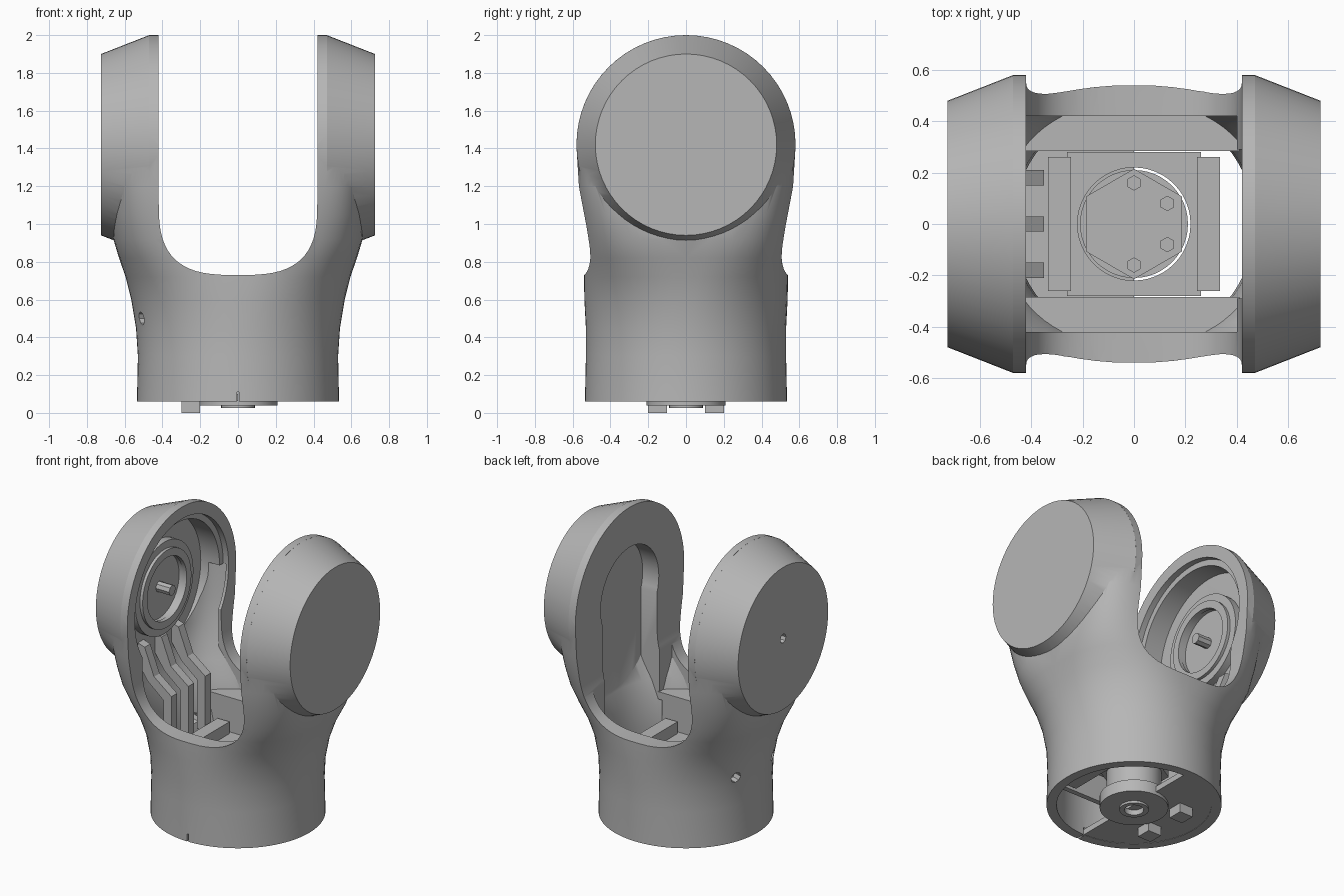
import bpy, bmesh, math
from mathutils import Matrix, Vector

if "Cube" in bpy.data.objects:
    bpy.data.objects.remove(bpy.data.objects["Cube"])

grey = bpy.data.materials.new("mid grey plastic")
grey.use_nodes = True
GREY = (0.47, 0.47, 0.47, 1)
grey.diffuse_color = GREY
grey.node_tree.nodes["Principled BSDF"].inputs["Base Color"].default_value = GREY

PIVOT = 1.42   # height of the joint axis
GAP = 0.42     # half the distance between the arms


def finish(name, bm):
    bmesh.ops.recalc_face_normals(bm, faces=bm.faces)
    mesh = bpy.data.meshes.new(name)
    bm.to_mesh(mesh)
    bm.free()
    mesh.materials.append(grey)
    obj = bpy.data.objects.new(name, mesh)
    bpy.context.collection.objects.link(obj)
    return obj


def box(name, x, y, z):
    bm = bmesh.new()
    bmesh.ops.create_cube(bm, size=1)
    for v in bm.verts:
        v.co = Vector([(r[0] + r[1]) / 2 + c * (r[1] - r[0]) for c, r in zip(v.co, (x, y, z))])
    return finish(name, bm)


def rod(name, a, b, r1, r2=None, sides=48):
    """Cylinder or cone from point a to point b."""
    a, b = Vector(a), Vector(b)
    turn = (b - a).to_track_quat('Z', 'Y').to_matrix().to_4x4()
    bm = bmesh.new()
    bmesh.ops.create_cone(bm, cap_ends=True, segments=sides, radius1=r1,
                          radius2=r1 if r2 is None else r2, depth=(b - a).length,
                          matrix=Matrix.Translation((a + b) / 2) @ turn)
    return finish(name, bm)


def prism(name, outline, y0, y1):
    """Extrude an x-z outline along y."""
    bm = bmesh.new()
    face = bm.faces.new([bm.verts.new((x, y0, z)) for x, z in outline])
    new = bmesh.ops.extrude_face_region(bm, geom=[face])["geom"]
    bmesh.ops.translate(bm, vec=(0, y1 - y0, 0),
                        verts=[g for g in new if isinstance(g, bmesh.types.BMVert)])
    return finish(name, bm)


def spow(v, p):
    return math.copysign(abs(v) ** p, v)


# height, half width, half depth, squareness
SECTIONS = [(0.06, 0.535, 0.535, 2), (0.3, 0.53, 0.53, 2), (0.45, 0.54, 0.53, 2),
            (0.6, 0.565, 0.538, 2.1), (0.72, 0.595, 0.54, 2.4), (0.82, 0.63, 0.54, 2.9),
            (0.92, 0.66, 0.547, 3.4), (1.05, 0.67, 0.562, 4), (1.2, 0.675, 0.582, 4.6),
            (PIVOT, 0.68, 0.592, 5)]


def loft(name, dx=0, dy=0, drop=0, sides=72):
    """Body shape, from round at the foot to squarish at the pivot."""
    bm = bmesh.new()
    rings = []
    for i, (z, w, d, n) in enumerate(SECTIONS):
        z -= drop if i == 0 else 0
        ring = []
        for k in range(sides):
            t = math.tau * k / sides
            ring.append(bm.verts.new(((w - dx) * spow(math.cos(t), 2 / n),
                                      (d - dy) * spow(math.sin(t), 2 / n), z)))
        rings.append(ring)
    for lo, hi in zip(rings, rings[1:]):
        for k in range(sides):
            j = (k + 1) % sides
            bm.faces.new((lo[k], lo[j], hi[j], hi[k]))
    bm.faces.new(rings[0])
    bm.faces.new(rings[-1])
    return finish(name, bm)


def combine(obj, tool, op='DIFFERENCE'):
    tool.hide_render = True
    mod = obj.modifiers.new("combine", 'BOOLEAN')
    mod.operation, mod.object, mod.solver = op, tool, 'EXACT'
    bpy.context.view_layer.update()
    mesh = bpy.data.meshes.new_from_object(obj.evaluated_get(bpy.context.evaluated_depsgraph_get()))
    obj.modifiers.clear()
    obj.data = mesh
    bpy.data.objects.remove(tool)
    return obj


# Fork body: lofted sleeve plus two tapered joint housings
body = loft("fork_body")
for s in (-1, 1):
    combine(body, rod("housing", (s * 0.47, 0, PIVOT), (s * 0.725, 0, PIVOT), 0.58, 0.48, 64), 'UNION')
    combine(body, rod("housing_inner", (s * 0.3, 0, PIVOT), (s * 0.471, 0, PIVOT), 0.58, sides=64), 'UNION')

# Rounded gap between the arms
curve = []
for k in range(33):
    t = math.pi + math.pi * k / 32
    curve.append((GAP * spow(math.cos(t), 2 / 3), 1.13 + 0.4 * spow(math.sin(t), 2 / 3)))
combine(body, prism("gap", curve + [(GAP, 2.5), (-GAP, 2.5)], -1, 1))

# Hollow interior: thick rim at the gap, narrow channel in the left arm
hollow = loft("hollow", 0.06, 0.06, 0.1)
for s in (-1, 1):
    combine(hollow, box("rim", (-0.44, 0.41), sorted((s * 0.42, s)), (0.64, 2)))
    combine(hollow, box("web", (0.4, 1), sorted((s * 0.29, s)), (0.6, 2)))
combine(hollow, box("channel_floor", (0.54, 1), (-1, 1), (0.72, 2)))
combine(hollow, box("arm_floor", (-1, -0.6), (-1, 1), (0.72, 2)))
combine(body, hollow)
combine(body, rod("right_recess", (-0.6, 0, PIVOT), (0, 0, PIVOT), 0.46, sides=64))
combine(body, rod("right_lip", (-0.46, 0, PIVOT), (0, 0, PIVOT), 0.5, sides=64))
combine(body, rod("left_recess", (0.54, 0, PIVOT), (0, 0, PIVOT), 0.31, sides=48))

# Small holes and the foot seam
combine(body, rod("cap_hole", (-0.8, 0, PIVOT), (-0.55, 0, PIVOT), 0.03, sides=8))
for y in (0.2, -0.2):
    combine(body, rod("side_hole", (-0.7, y * 1.3, 0.5), (-0.4, y * 0.8, 0.5), 0.035, sides=8))
combine(body, box("seam", (-0.006, 0.006), (-0.6, -0.46), (0, 0.11)))
parts = [body]

# Bearing ring and pin inside the right arm
ring = rod("bearing_ring", (-0.61, 0, PIVOT), (-0.53, 0, PIVOT), 0.31)
combine(ring, rod("bore", (-0.59, 0, PIVOT), (-0.5, 0, PIVOT), 0.215))
combine(ring, rod("outer_step", (-0.55, 0, PIVOT), (-0.5, 0, PIVOT), 0.4))
combine(ring, rod("inner_lip", (-0.56, 0, PIVOT), (-0.53, 0, PIVOT), 0.26), 'UNION')
combine(ring, rod("lip_bore", (-0.59, 0, PIVOT), (-0.5, 0, PIVOT), 0.21))
parts += [ring, rod("pivot_pin", (-0.62, 0, PIVOT), (-0.49, 0, PIVOT), 0.035, sides=8)]

# Bent ribs below the bearing
rib = [(-0.61, 1.12), (-0.55, 1.1), (-0.48, 0.92), (-0.35, 0.82), (-0.35, 0.45),
       (-0.41, 0.45), (-0.41, 0.78), (-0.53, 0.88), (-0.61, 1.0)]
for i, y in enumerate((-0.18, 0, 0.18)):
    parts.append(prism(f"bent_rib_{i + 1}", rib, y - 0.03, y + 0.03))

# Shelves inside the front and back walls
for s, side in ((-1, "front"), (1, "back")):
    top = box(side + "_shelf", (-0.42, 0.41), sorted((s * 0.285, s * 0.6)), (0.6, 0.65))
    wall = box(side + "_shelf_wall", (-0.4, 0.38), sorted((s * 0.285, s * 0.32)), (0.2, 0.61))
    parts += [combine(p, loft("limit", 0.03, 0.03), 'INTERSECT') for p in (top, wall)]

# Central bracket: drilled plate between two rails
plate = box("bracket_plate", (-0.26, 0.26), (-0.28, 0.28), (0.38, 0.42))
parts.append(combine(plate, rod("bore", (0, 0, 0.3), (0, 0, 0.6), 0.22)))
for s, side in ((-1, "right"), (1, "left")):
    parts.append(box(side + "_bracket_rail", sorted((s * 0.245, s * 0.335)), (-0.26, 0.26), (0.2, 0.5)))

# Hub with its hexagonal plate and screws
hub = rod("hub", (0, 0, 0.04), (0, 0, 0.12), 0.21)
parts.append(combine(hub, rod("bore", (0, 0, 0), (0, 0, 0.09), 0.08, sides=24)))
parts.append(rod("hub_column", (0, 0, 0.11), (0, 0, 0.3), 0.17, sides=32))
parts.append(rod("hub_hex_plate", (0, 0, 0.28), (0, 0, 0.34), 0.215, sides=6))
for i, (x, y) in enumerate(((0, 0.16), (0.13, 0.08), (0.13, -0.08), (0, -0.16))):
    parts.append(rod(f"hub_screw_{i + 1}", (x, y, 0.33), (x, y, 0.37), 0.03, sides=6))

# Underside: half floor, centre collar and feet
floor = rod("half_floor", (0, 0, 0.062), (0, 0, 0.1), 0.5)
parts.append(combine(floor, box("limit", (0, 1), (-1, 1), (0, 1))))
collar = rod("hub_collar", (0, 0, 0.025), (0, 0, 0.06), 0.09, sides=24)
parts.append(combine(collar, rod("bore", (0, 0, 0), (0, 0, 0.1), 0.06, sides=24)))
for s, side in ((-1, "front"), (1, "back")):
    parts.append(box(side + "_foot", (-0.3, -0.2), sorted((s * 0.1, s * 0.2)), (0, 0.09)))

# Smooth shading with sharp edges kept
bpy.ops.object.select_all(action='DESELECT')
for p in parts:
    p.select_set(True)
bpy.context.view_layer.objects.active = body
bpy.ops.object.shade_smooth_by_angle(angle=math.radians(30))
